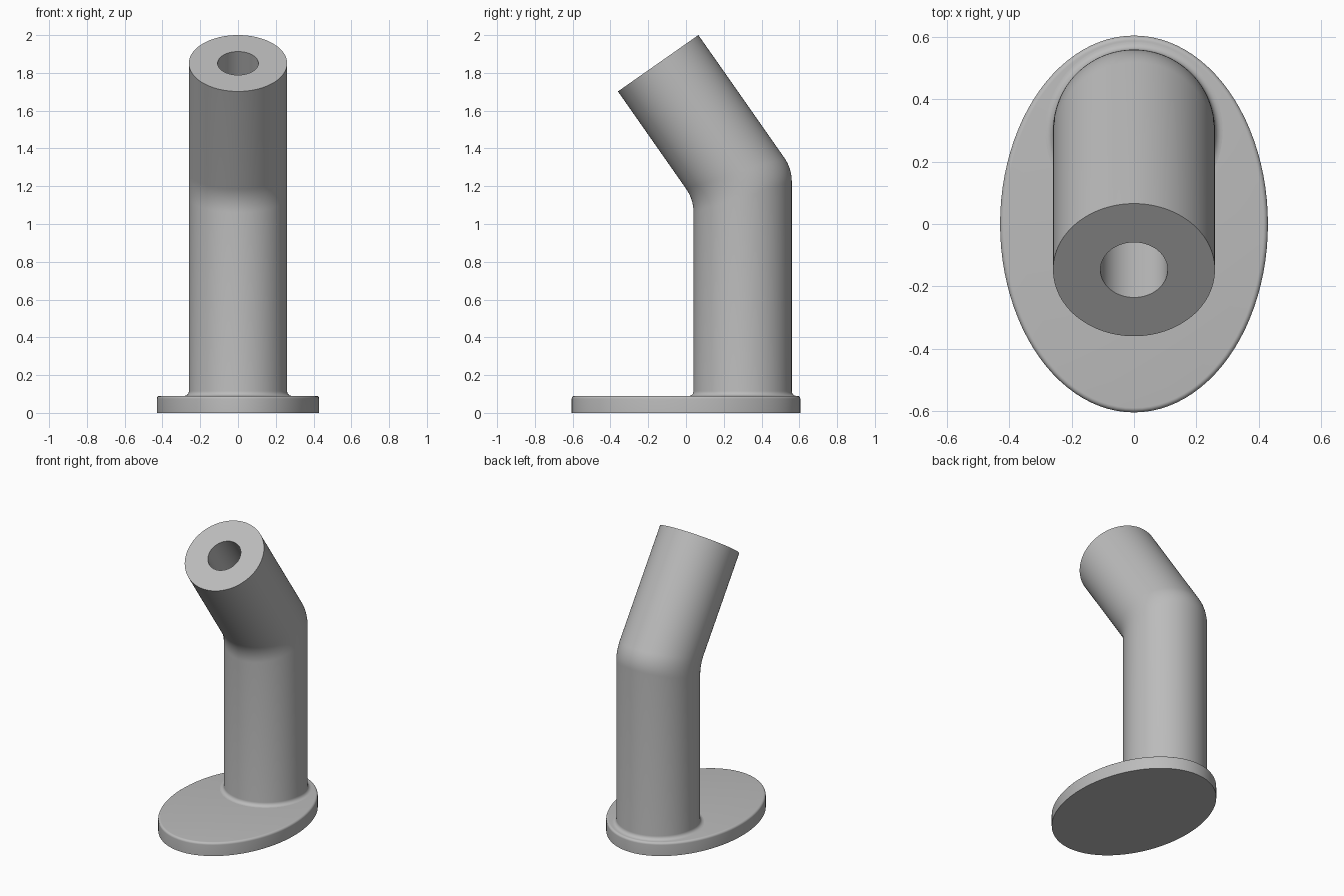
import bpy
import bmesh
from math import sin, cos, tan, pi, radians
from mathutils import Vector

cube = bpy.data.objects.get("Cube")
if cube:
    bpy.data.objects.remove(cube, do_unlink=True)

SIDES = 96
BASE_X, BASE_Y, BASE_H, ROUND = 0.43, 0.605, 0.09, 0.015
RADIUS, HOLE_R, HOLE_DEPTH = 0.26, 0.108, 0.6
POST_Y, BEND_Z, ARM_LEN = 0.30, 1.212, 0.78
TILT, FLARE, BLEND = radians(35), 0.025, 0.07

grey = bpy.data.materials.new("plain grey")
grey.use_nodes = True
colour = (0.5, 0.5, 0.5, 1)
grey.diffuse_color = colour
grey.node_tree.nodes["Principled BSDF"].inputs["Base Color"].default_value = colour


def ring(rx, ry):
    """Flat ellipse of points around the z axis."""
    steps = [2 * pi * i / SIDES for i in range(SIDES)]
    return [Vector((rx * cos(a), ry * sin(a), 0)) for a in steps]


def loft(name, rings, cap_start=True):
    """Skin successive rings, closing the last one and optionally the first."""
    bm = bmesh.new()
    loops = [[bm.verts.new(p) for p in r] for r in rings]
    for low, high in zip(loops, loops[1:]):
        for i in range(SIDES):
            j = (i + 1) % SIDES
            bm.faces.new((low[i], low[j], high[j], high[i]))
    if cap_start:
        bm.faces.new(loops[0][::-1])
    bm.faces.new(loops[-1])
    mesh = bpy.data.meshes.new(name)
    bm.to_mesh(mesh)
    bm.free()
    mesh.materials.append(grey)
    obj = bpy.data.objects.new(name, mesh)
    bpy.context.collection.objects.link(obj)
    bpy.ops.object.select_all(action='DESELECT')
    obj.select_set(True)
    bpy.context.view_layer.objects.active = obj
    bpy.ops.object.shade_smooth_by_angle(angle=radians(30))
    return obj


quarter = [pi / 2 * i / 6 for i in range(7)]

# Oval base plate with a rounded top edge
base_rings = [ring(BASE_X, BASE_Y)]
for a in quarter:
    inset = ROUND * (1 - cos(a))
    lift = Vector((0, 0, BASE_H - ROUND + ROUND * sin(a)))
    base_rings.append([p + lift for p in ring(BASE_X - inset, BASE_Y - inset)])
loft("oval_base", base_rings)

# Bent tube: flared foot, upright post, blended elbow, leaning arm, blind bore
axis = Vector((0, -sin(TILT), cos(TILT)))
up = Vector((0, 0, 1))
elbow = Vector((0, POST_Y, BEND_Z))
tube = []
for a in quarter:
    r = RADIUS + FLARE * (1 - sin(a))
    foot = Vector((0, POST_Y, BASE_H + FLARE * (1 - cos(a))))
    tube.append([p + foot for p in ring(r, r)])

# Mitre outline, softened along each straight line of the tube
mitre = [elbow + p + up * p.y * tan(TILT / 2) for p in ring(RADIUS, RADIUS)]
for i in range(11):
    t = i / 10
    shift = axis * BLEND * t * t - up * BLEND * (1 - t) ** 2
    tube.append([p + shift for p in mitre])


def arm_ring(r, distance):
    """Circle square to the leaning arm."""
    side = Vector((0, cos(TILT), sin(TILT)))
    centre = elbow + axis * distance
    return [centre + Vector((p.x, 0, 0)) + side * p.y for p in ring(r, r)]


tube.append(arm_ring(RADIUS, ARM_LEN))
tube.append(arm_ring(HOLE_R, ARM_LEN))
tube.append(arm_ring(HOLE_R, ARM_LEN - HOLE_DEPTH))
loft("bent_tube", tube, cap_start=False)
